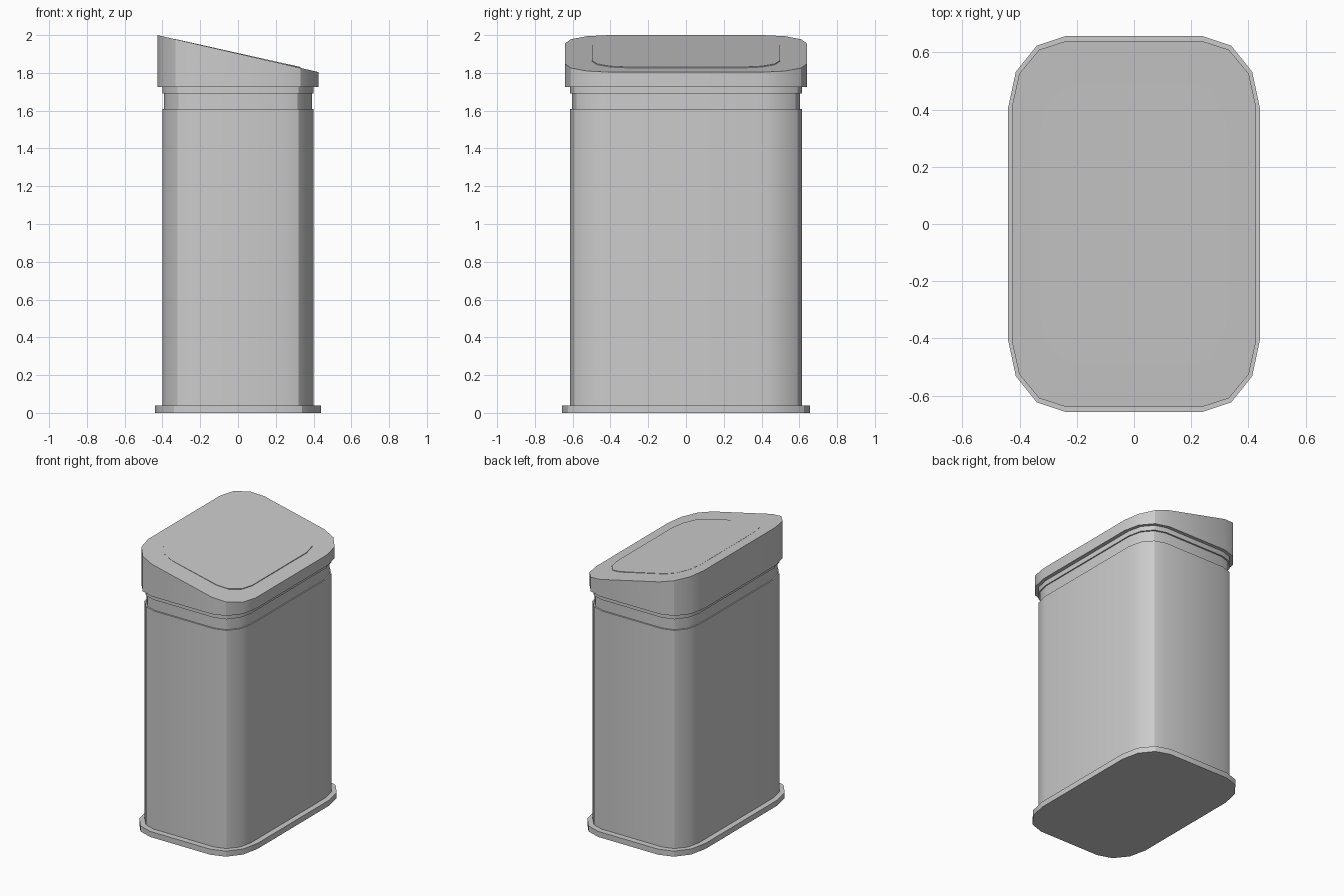
import bpy, bmesh
from math import radians, sin, cos

if "Cube" in bpy.data.objects:
    bpy.data.objects.remove(bpy.data.objects["Cube"])

def outline(hx, hy, rx, ry, segments=3):
    """Rectangle with low-poly elliptical corners, counter-clockwise."""
    points = []
    for i, (sx, sy) in enumerate([(1, 1), (-1, 1), (-1, -1), (1, -1)]):
        for k in range(segments + 1):
            a = radians(90 * i + 90 * k / segments)
            points.append((sx * (hx - rx) + rx * cos(a), sy * (hy - ry) + ry * sin(a)))
    return points

def loft(name, sections):
    """Stack (outline, base height, slope in x) sections into a closed solid."""
    bm = bmesh.new()
    rings = [[bm.verts.new((x, y, z + slope * x)) for x, y in pts]
             for pts, z, slope in sections]
    n = len(rings[0])
    for low, high in zip(rings, rings[1:]):
        for i in range(n):
            j = (i + 1) % n
            bm.faces.new((low[i], low[j], high[j], high[i]))
    bm.faces.new(rings[0][::-1])
    bm.faces.new(rings[-1])
    mesh = bpy.data.meshes.new(name)
    bm.to_mesh(mesh)
    bm.free()
    obj = bpy.data.objects.new(name, mesh)
    bpy.context.collection.objects.link(obj)
    bpy.ops.object.select_all(action='DESELECT')
    obj.select_set(True)
    bpy.context.view_layer.objects.active = obj
    bpy.ops.object.shade_smooth_by_angle(angle=radians(30))
    return obj

base = outline(0.44, 0.657, 0.20, 0.25)
body = outline(0.40, 0.615, 0.16, 0.19)
neck = outline(0.392, 0.604, 0.155, 0.185)
lid = outline(0.427, 0.64, 0.19, 0.23)
panel = outline(0.33, 0.497, 0.15, 0.19)

SLOPE, MID = -0.2294, 1.902

# Foot plate
loft("base_plate", [(base, 0, 0), (base, 0.04, 0)])

# Bin body, with a narrower neck band and a rim under the lid
loft("bin_body", [(body, 0.04, 0), (body, 1.61, 0), (neck, 1.61, 0),
                  (neck, 1.69, 0), (body, 1.69, 0), (body, 1.725, 0)])

# Sloping lid
loft("lid", [(lid, 1.725, 0), (lid, MID, SLOPE)])

# Flap panel, standing very slightly proud of the lid
loft("lid_flap", [(panel, MID - 0.02, SLOPE), (panel, MID + 0.003, SLOPE + 0.006)])
